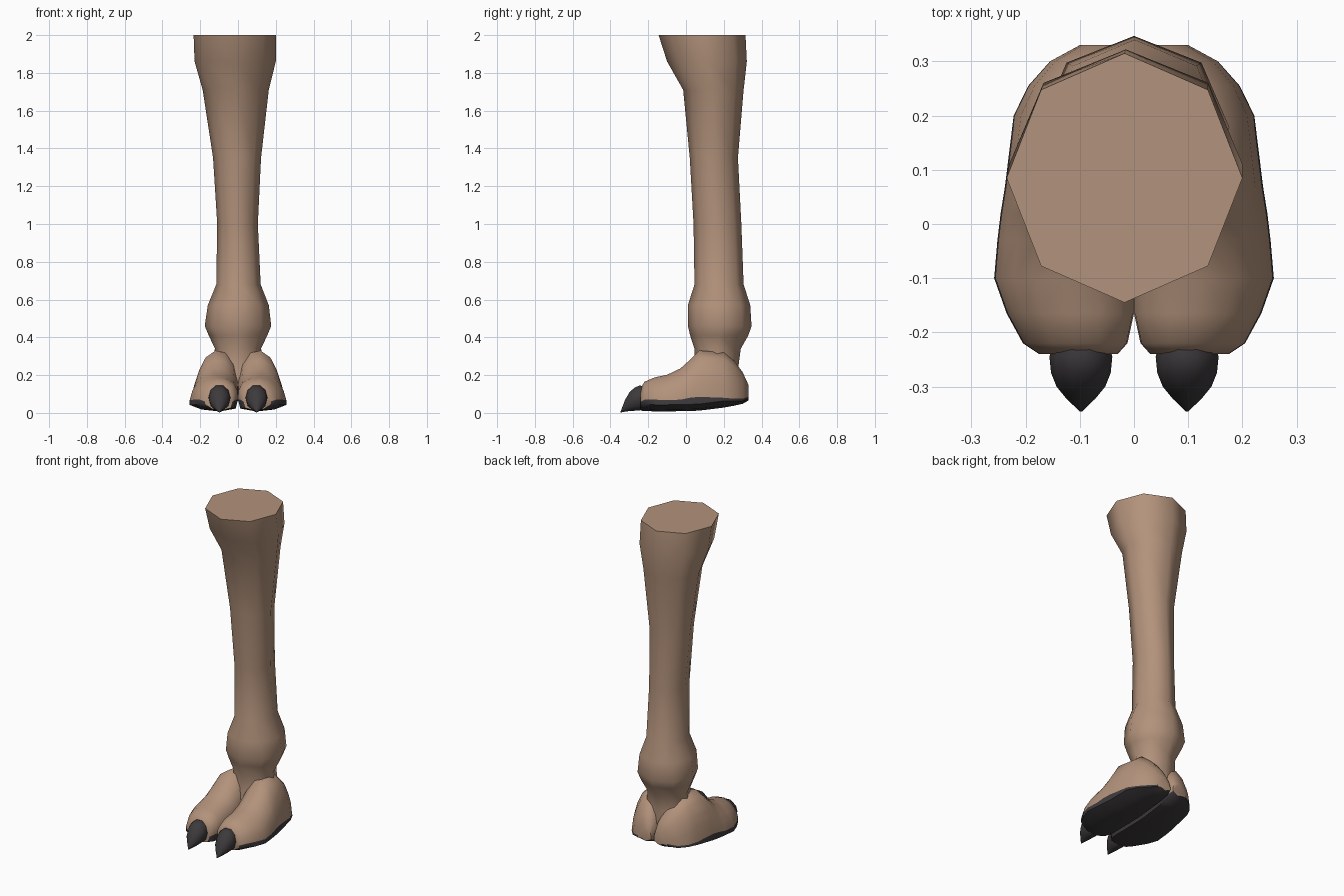
import bpy, bmesh, math

if "Cube" in bpy.data.objects:
    bpy.data.objects.remove(bpy.data.objects["Cube"])


def material(name, rgb):
    m = bpy.data.materials.new(name)
    m.diffuse_color = (*rgb, 1)
    m.use_nodes = True
    m.node_tree.nodes["Principled BSDF"].inputs["Base Color"].default_value = m.diffuse_color
    return m


skin = material("tan_skin", (0.45, 0.29, 0.20))
horn = material("dark_horn", (0.047, 0.042, 0.046))


def loft(name, rings, mats, rule=None, mirror=False, angle=50):
    """Skin a stack of equal-length rings and cap both ends."""
    bm = bmesh.new()
    rows = [[bm.verts.new(p) for p in r] for r in rings]
    n = len(rows[0])
    for a, b in zip(rows, rows[1:]):
        for i in range(n):
            j = (i + 1) % n
            f = bm.faces.new((a[i], a[j], b[j], b[i]))
            f.material_index = rule(i, f) if rule else 0
    bm.faces.new(rows[0])
    bm.faces.new(rows[-1])
    bmesh.ops.recalc_face_normals(bm, faces=bm.faces)
    me = bpy.data.meshes.new(name)
    bm.to_mesh(me)
    bm.free()
    for m in mats:
        me.materials.append(m)
    ob = bpy.data.objects.new(name, me)
    bpy.context.collection.objects.link(ob)
    bpy.ops.object.select_all(action='DESELECT')
    ob.select_set(True)
    bpy.context.view_layer.objects.active = ob
    bpy.ops.object.shade_smooth_by_angle(angle=math.radians(angle))
    if mirror:
        ob.modifiers.new("mirror", 'MIRROR').use_mirror_merge = False
    return ob


# Leg: eight-sided rings (z, x min, x max, y front, y back)
leg = [
    (2.00, -.235, .200, -.145, .315), (1.86, -.230, .200, -.100, .322),
    (1.71, -.187, .163, -.015, .305), (1.35, -.132, .122, .020, .275),
    (1.00, -.110, .105, .040, .293), (0.68, -.115, .120, .045, .305),
    (0.57, -.160, .163, .010, .340), (0.46, -.176, .176, .010, .347),
    (0.41, -.155, .155, .022, .330), (0.34, -.122, .122, .045, .290),
    (0.25, -.140, .140, .045, .278), (0.14, -.140, .140, .030, .280),
]


def leg_ring(z, x0, x1, y0, y1):
    cx, cy, rx, ry = (x0 + x1) / 2, (y0 + y1) / 2, (x1 - x0) / 2, (y1 - y0) / 2
    return [(cx + rx * math.cos(k * math.pi / 4),
             cy + ry * math.sin(k * math.pi / 4), z) for k in range(8)]


loft("leg", [leg_ring(*r) for r in leg], [skin])

# Toe pads: cross-sections along y (y, x inner, x outer, z top, z bottom, sole line)
toe = [
    (-.240, .030, .175, .130, .012, .060), (-.220, .012, .205, .165, .010, .070),
    (-.165, .000, .235, .188, .008, .070), (-.100, .000, .258, .202, .008, .068),
    (-.030, .000, .252, .235, .009, .070), (.020, .000, .246, .280, .010, .080),
    (.070, .000, .238, .330, .012, .085), (.200, .000, .222, .320, .028, .080),
    (.255, .000, .195, .275, .038, .075), (.300, .000, .155, .215, .048, .075),
    (.330, .010, .100, .150, .065, .085),
]


def toe_ring(y, xi, xo, zt, zb, hem):
    w, h = xo - xi, zt - hem
    pts = [(.05, zb + .015), (.40, zb), (.75, zb + .010), (1, min(zb + .035, hem - .012)),
           (.99, hem), (.94, hem + .35 * h), (.86, hem + .58 * h), (.72, hem + .85 * h),
           (.50, zt), (.28, hem + .95 * h), (.10, hem + .75 * h), (.01, hem + .4 * h), (0, hem)]
    return [(xi + u * w, y, z) for u, z in pts]


# faces between the sole line on both sides are dark
loft("toe_pads", [toe_ring(*r) for r in toe], [skin, horn],
     lambda i, f: int(i < 4 or i == 12), mirror=True)

# Claws: oval sections tapering to a point (y, half width, z bottom, z top)
claw = [(-.215, .050, .02, .140), (-.245, .058, .010, .149), (-.275, .055, .008, .135),
        (-.300, .045, .007, .110), (-.322, .027, .005, .072), (-.346, .002, .002, .008)]


def claw_ring(y, r, z0, z1):
    return [(.098 + r * math.cos(k * math.pi / 5), y,
             (z0 + z1) / 2 + (z1 - z0) / 2 * math.sin(k * math.pi / 5)) for k in range(10)]


loft("claws", [claw_ring(*r) for r in claw], [horn], mirror=True)
